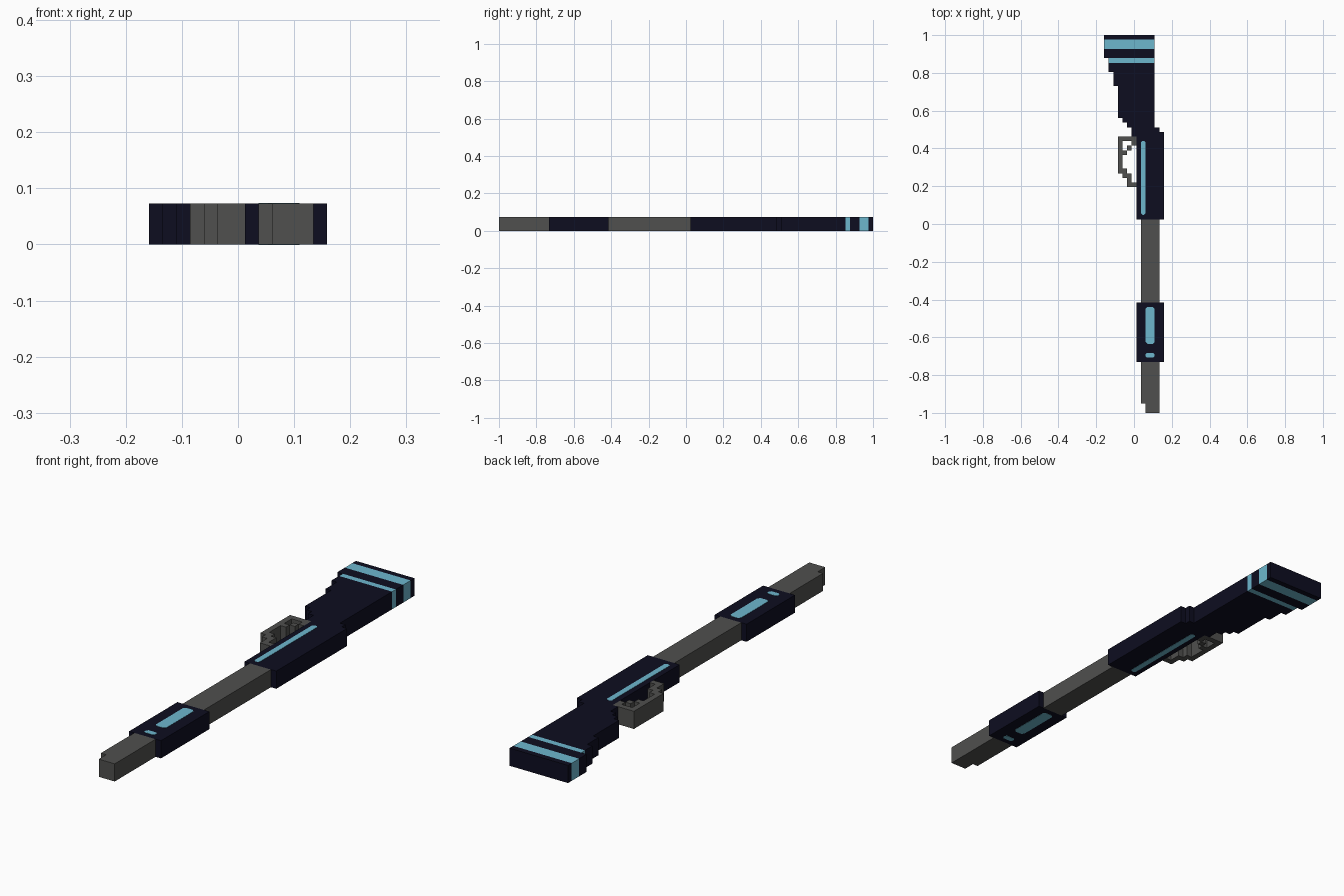
import bpy, bmesh

if "Cube" in bpy.data.objects:
    bpy.data.objects.remove(bpy.data.objects["Cube"])

V = 2 / 82            # one grid cell
X0 = -6.5 * V         # left edge of the grid
H = 3 * V             # thickness of the whole model


def material(name, rgb):
    m = bpy.data.materials.new(name)
    m.diffuse_color = (*rgb, 1)
    m.use_nodes = True
    m.node_tree.nodes["Principled BSDF"].inputs["Base Color"].default_value = m.diffuse_color
    return m


NAVY = material("dark navy", (0.004, 0.004, 0.0145))
CYAN = material("pale cyan", (0.155, 0.475, 0.615))
GREY = material("gunmetal grey", (0.08, 0.08, 0.077))


def prism(name, pts, mat, z0=0.0, z1=H, bands=()):
    """Extrude an outline given in cells (column, row from the back).
    Rows inside a band are cut out and coloured cyan."""
    bm = bmesh.new()
    face = bm.faces.new([bm.verts.new((X0 + c * V, 1 - r * V, z0)) for c, r in pts])
    ext = bmesh.ops.extrude_face_region(bm, geom=[face])
    bmesh.ops.translate(bm, vec=(0, 0, z1 - z0),
                        verts=[g for g in ext["geom"] if isinstance(g, bmesh.types.BMVert)])
    for row in {r for b in bands for r in b}:
        bmesh.ops.bisect_plane(bm, geom=bm.verts[:] + bm.edges[:] + bm.faces[:], dist=1e-6,
                               plane_co=(0, 1 - row * V, 0), plane_no=(0, 1, 0))
    bmesh.ops.recalc_face_normals(bm, faces=bm.faces)
    for f in bm.faces:
        row = (1 - f.calc_center_bounds().y) / V
        f.material_index = int(any(a + 0.05 < row < b - 0.05 for a, b in bands))
    me = bpy.data.meshes.new(name)
    bm.to_mesh(me)
    bm.free()
    me.materials.append(mat)
    if bands:
        me.materials.append(CYAN)
    ob = bpy.data.objects.new(name, me)
    bpy.context.collection.objects.link(ob)
    return ob


def box(name, c0, c1, r0, r1, mat):
    return prism(name, [(c0, r0), (c1, r0), (c1, r1), (c0, r1)], mat)


def inlay(name, c0, c1, r0, r1, k):
    """Thin cyan plates with clipped corners on the upper and lower faces."""
    pts = [(c0 + k, r0), (c1 - k, r0), (c1, r0 + k), (c1, r1 - k),
           (c1 - k, r1), (c0 + k, r1), (c0, r1 - k), (c0, r0 + k)]
    prism(name + "_top", pts, CYAN, H - 0.001, H + 0.001)
    prism(name + "_bottom", pts, CYAN, -0.001, 0.001)


# Stock and receiver: stepped outline with two cyan bands at the butt
left = [(0, 0), (0, 5), (1, 5), (1, 8), (2, 8), (2, 11), (3, 11), (3, 18), (4, 18),
        (4, 19), (5, 19), (5, 20), (6, 20), (6, 22), (7, 22), (7, 40)]
right = [(13, 40), (13, 21), (12, 21), (12, 20), (11, 20), (11, 0)]
prism("stock_and_receiver", left + right, NAVY, bands=[(1, 3), (5, 6)])
inlay("receiver_stripe", 8, 9, 23, 39, 0.3)

# Barrel, front grip and muzzle
box("barrel_rear", 8, 12, 40, 58, GREY)
box("front_grip", 7, 13, 58, 71, NAVY)
box("barrel_front", 8, 12, 71, 80, GREY)
box("muzzle", 9, 12, 80, 82, GREY)
inlay("grip_panel", 9, 11, 59, 67, 0.4)
inlay("grip_dot", 9, 11, 69, 70, 0.3)

# Trigger guard and stepped trigger
prism("trigger_guard",
      [(7, 22), (3, 22), (3, 30), (4, 30), (4, 31), (5, 31), (5, 33), (7, 33),
       (7, 32), (6, 32), (6, 30), (5, 30), (5, 29), (4, 29), (4, 23), (7, 23)], GREY)
for n in range(3):
    box(f"trigger_step_{n + 1}", 6 - n, 7 - n, 23 + n, 24 + n, GREY)
